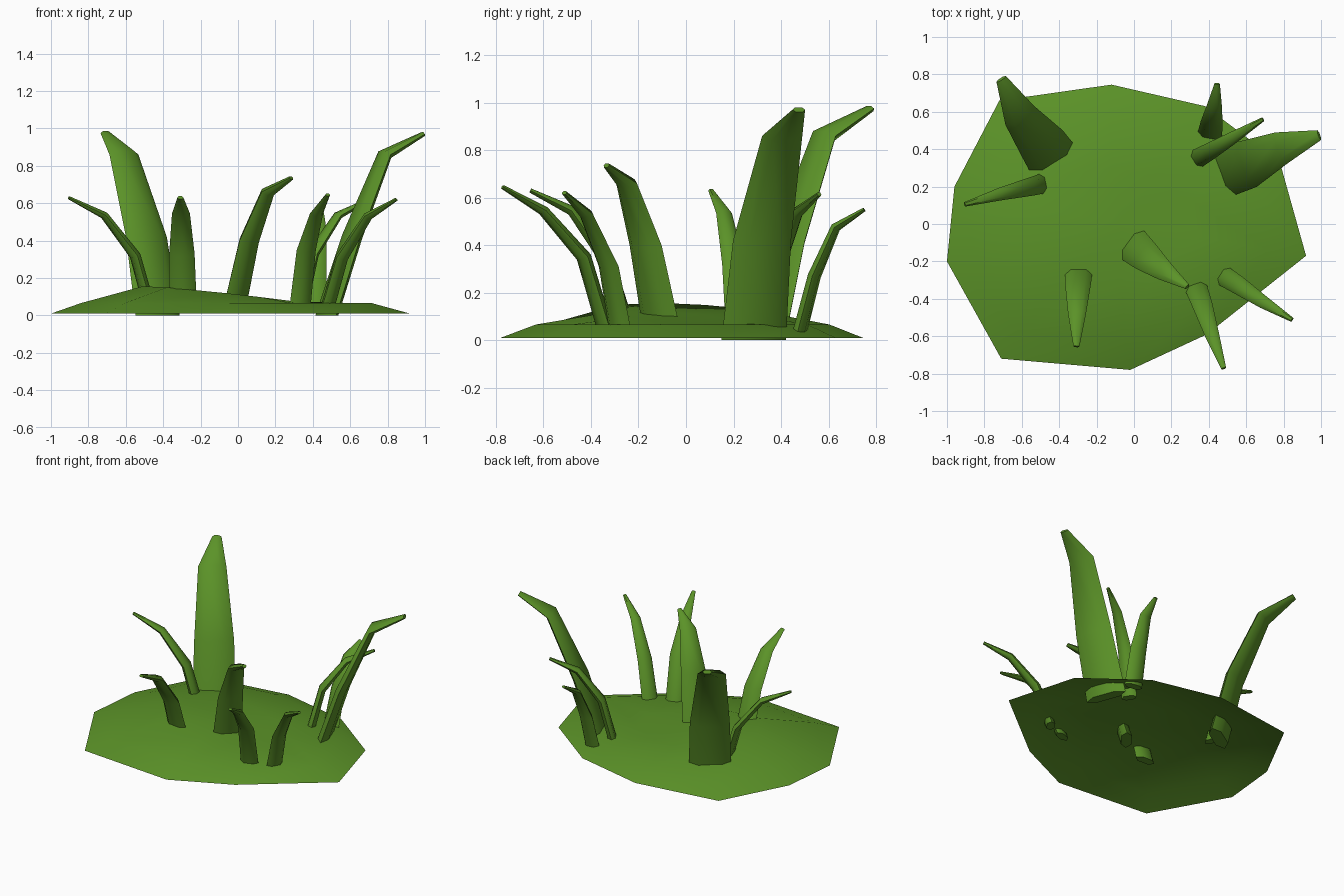
import bpy, bmesh, math
from mathutils import Vector

if "Cube" in bpy.data.objects:
    bpy.data.objects.remove(bpy.data.objects["Cube"])

green = bpy.data.materials.new("grass_green")
green.diffuse_color = (0.105, 0.29, 0.021, 1)
green.use_nodes = True
green.node_tree.nodes["Principled BSDF"].inputs["Base Color"].default_value = green.diffuse_color


def make_object(name, bm, angle):
    me = bpy.data.meshes.new(name)
    bm.to_mesh(me)
    bm.free()
    ob = bpy.data.objects.new(name, me)
    bpy.context.collection.objects.link(ob)
    me.materials.append(green)
    bpy.ops.object.select_all(action='DESELECT')
    ob.select_set(True)
    bpy.context.view_layer.objects.active = ob
    bpy.ops.object.shade_smooth_by_angle(angle=math.radians(angle))
    return ob


def bridge(bm, rings):
    for a, b in zip(rings, rings[1:]):
        n = len(a)
        for i in range(n):
            j = (i + 1) % n
            bm.faces.new((a[i], a[j], b[j], b[i]))


# Low turf mound: open shell of concentric rings with an off-centre rise
outline = [(0.92, -0.17), (0.78, 0.33), (0.38, 0.63), (-0.12, 0.745), (-0.72, 0.66),
           (-0.96, 0.20), (-1.0, -0.20), (-0.71, -0.72), (-0.02, -0.78), (0.39, -0.59)]
bm = bmesh.new()


def rise(x, y):
    return 0.108 - 0.1 * x - 0.035 * y


rings = [[bm.verts.new((x, y, 0.01)) for x, y in outline],
         [bm.verts.new((x * 0.81 - 0.03, y * 0.81, 0.066)) for x, y in outline],
         [bm.verts.new((x * 0.45 - 0.06, y * 0.4, rise(x * 0.45, y * 0.4))) for x, y in outline]]
bridge(bm, rings)
top = bm.verts.new((-0.06, 0, 0.112))
for i in range(10):
    bm.faces.new((rings[2][i], rings[2][(i + 1) % 10], top))
make_object("turf_mound", bm, 60)


# Grass blades: flattened six-sided section swept along a bending path
def blade(name, path, widths, thick):
    pts = [Vector(p) for p in path]
    lean = pts[-1] - pts[0]
    side = Vector((-lean.y, lean.x, 0)).normalized()
    bm = bmesh.new()
    rings = []
    for k, p in enumerate(pts):
        if k == 0:
            tan = Vector((0, 0, 1))
        else:
            tan = ((pts[min(k + 1, 3)] - p).normalized() + (p - pts[k - 1]).normalized())
        normal = side.cross(tan).normalized()
        w = widths[k]
        t = thick * (1, 0.9, 0.7, 0.3)[k]
        rings.append([bm.verts.new(p + side * w * a + normal * t * b) for a, b in
                      ((1, 0), (0.55, 1), (-0.55, 1), (-1, 0), (-0.55, -1), (0.55, -1))])
    bridge(bm, rings)
    bm.faces.new(rings[0])
    bm.faces.new(rings[-1])
    bmesh.ops.recalc_face_normals(bm, faces=bm.faces)
    make_object(name, bm, 50)


blade("tall_blade_back_left", [(-0.43, 0.34, 0), (-0.49, 0.43, 0.42), (-0.61, 0.58, 0.86),
                               (-0.71, 0.775, 0.975)], (0.14, 0.13, 0.092, 0.03), 0.042)
blade("tall_blade_right", [(0.475, 0.285, 0), (0.61, 0.32, 0.42), (0.785, 0.405, 0.86),
                           (0.99, 0.475, 0.97)], (0.145, 0.13, 0.09, 0.028), 0.036)
blade("blade_middle", [(-0.02, -0.1, 0.03), (0.06, -0.17, 0.4), (0.16, -0.25, 0.66),
                       (0.285, -0.335, 0.735)], (0.1, 0.085, 0.055, 0.015), 0.034)
blade("blade_front_left", [(-0.295, -0.24, 0.04), (-0.3, -0.33, 0.33), (-0.305, -0.48, 0.545),
                           (-0.308, -0.655, 0.63)], (0.075, 0.068, 0.048, 0.016), 0.03)

# Slimmer blades share one taper
slim = {
    "slim_blade_front": ([(0.33, -0.335, 0.03), (0.365, -0.43, 0.35), (0.42, -0.6, 0.545),
                          (0.48, -0.772, 0.645)], 0.06),
    "slim_blade_front_right": ([(0.475, -0.275, 0.03), (0.555, -0.325, 0.31), (0.695, -0.42, 0.53),
                                (0.845, -0.512, 0.62)], 0.055),
    "slim_blade_left": ([(-0.475, 0.22, 0.05), (-0.55, 0.2, 0.32), (-0.715, 0.16, 0.535),
                         (-0.905, 0.105, 0.63)], 0.055),
    "slim_blade_back": ([(0.405, 0.475, 0.02), (0.415, 0.54, 0.27), (0.43, 0.63, 0.475),
                         (0.445, 0.75, 0.55)], 0.066),
    "slim_blade_back_right": ([(0.33, 0.345, 0.02), (0.4, 0.385, 0.33), (0.535, 0.465, 0.535),
                               (0.69, 0.56, 0.615)], 0.052),
}
for name, (path, w) in slim.items():
    blade(name, path, (w, w * 0.9, w * 0.62, w * 0.22), 0.026)
